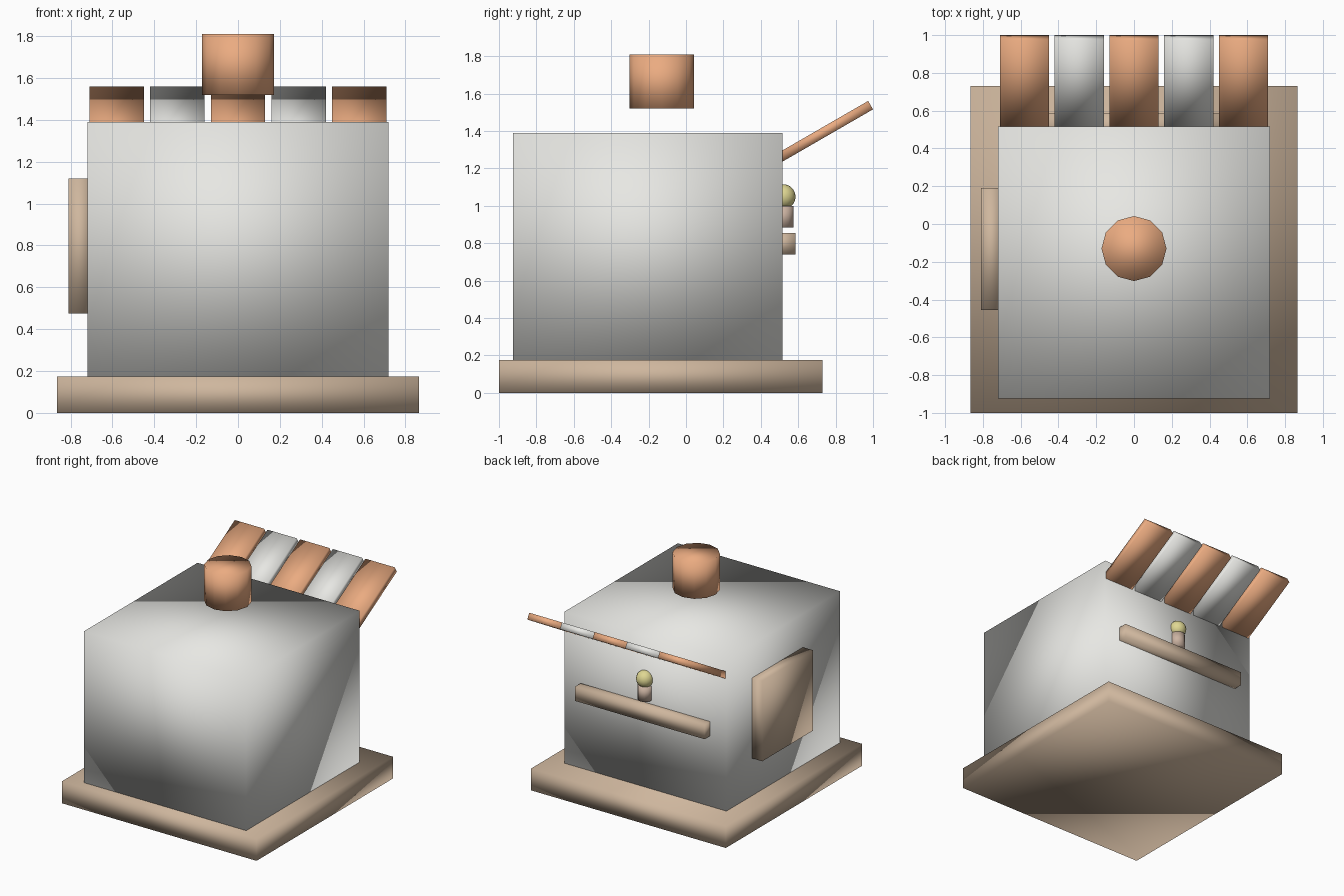
import bpy
import math

if "Cube" in bpy.data.objects:
    bpy.data.objects.remove(bpy.data.objects["Cube"])


def material(name, rgb):
    m = bpy.data.materials.new(name)
    m.diffuse_color = (*rgb, 1)
    m.use_nodes = True
    m.node_tree.nodes["Principled BSDF"].inputs["Base Color"].default_value = m.diffuse_color
    return m


WOOD = material("wood", (0.62, 0.47, 0.34))
ORANGE = material("orange", (0.83, 0.41, 0.22))
WHITE = material("white", (0.8, 0.8, 0.77))
YELLOW = material("yellow", (0.74, 0.68, 0.29))
SKIN = material("clay", (0.60, 0.45, 0.36))


def finish(name, mat):
    ob = bpy.context.object
    ob.name = name
    ob.data.materials.append(mat)
    bpy.ops.object.shade_smooth()  # softly shaded even on the boxes
    return ob


def box(name, mat, x, y, z):
    """Box from (min, max) ranges."""
    bpy.ops.mesh.primitive_cube_add(size=1, location=[sum(r) / 2 for r in (x, y, z)])
    ob = bpy.context.object
    ob.scale = [r[1] - r[0] for r in (x, y, z)]
    bpy.ops.object.transform_apply(location=False, rotation=False, scale=True)
    return finish(name, mat)


def cylinder(name, mat, radius, x, y, z):
    bpy.ops.mesh.primitive_cylinder_add(vertices=12, radius=radius, depth=z[1] - z[0],
                                        location=(x, y, sum(z) / 2))
    return finish(name, mat)


# Base slab, main block and side door
box("base", WOOD, (-0.865, 0.865), (-1.0, 0.73), (0, 0.175))
box("body", WHITE, (-0.72, 0.72), (-0.925, 0.515), (0.175, 1.39))
box("door", WOOD, (-0.81, -0.70), (-0.455, 0.19), (0.475, 1.12))

# Chimney hovering over the roof
cylinder("chimney", ORANGE, 0.172, 0, -0.13, (1.52, 1.81))

# Striped awning, tilted up and out from the back wall
TILT = math.radians(30)
LENGTH, THICK = 0.60, 0.052
tip_y, tip_z = 0.987, 1.538  # middle of the outer edge
for i in range(5):
    cx = (i - 2) * 0.29
    strip = box(f"awning_strip_{i + 1}", WHITE if i % 2 else ORANGE,
                (cx - 0.13, cx + 0.13), (-LENGTH / 2, LENGTH / 2), (-THICK / 2, THICK / 2))
    strip.location = (cx, tip_y - math.cos(TILT) * LENGTH / 2,
                      tip_z - math.sin(TILT) * LENGTH / 2)
    strip.rotation_euler.x = TILT

# Serving counter with the small figure above it
box("counter", WOOD, (-0.575, 0.575), (0.45, 0.585), (0.74, 0.855))
cylinder("figure_body", SKIN, 0.055, 0, 0.52, (0.885, 1.0))
bpy.ops.mesh.primitive_uv_sphere_add(segments=16, ring_count=10, radius=0.066,
                                     location=(0, 0.52, 1.049))
finish("figure_head", YELLOW)
